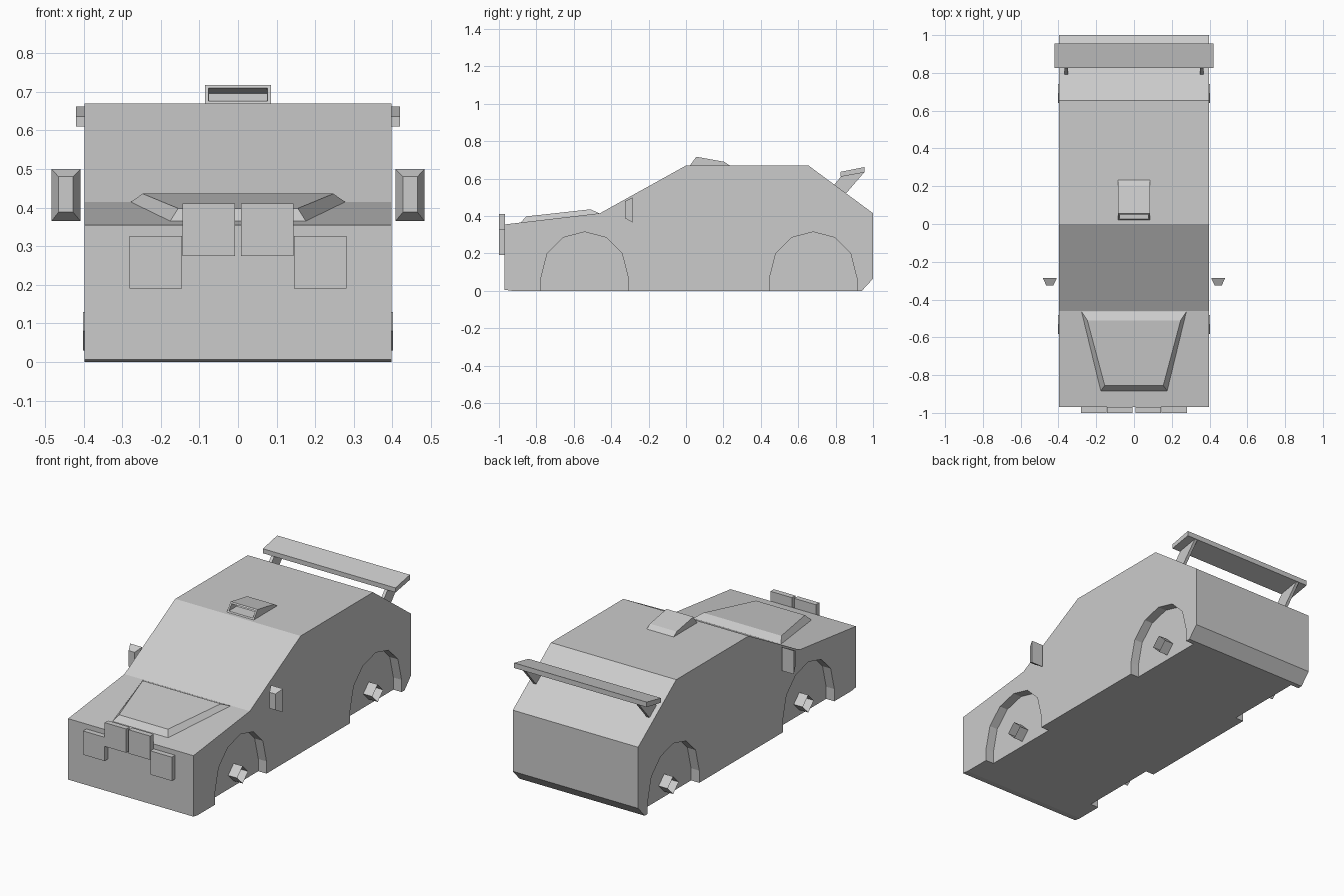
import bpy, bmesh, math
from mathutils import Matrix, Vector

if "Cube" in bpy.data.objects:
    bpy.data.objects.remove(bpy.data.objects["Cube"])


def finish(name, bm, recalc=True):
    if recalc:
        bmesh.ops.recalc_face_normals(bm, faces=bm.faces)
    me = bpy.data.meshes.new(name)
    bm.to_mesh(me)
    bm.free()
    ob = bpy.data.objects.new(name, me)
    bpy.context.collection.objects.link(ob)
    return ob


def loft(bm, a, b):
    """Closed solid between two matching rings of points."""
    va, vb = ([bm.verts.new(p) for p in ring] for ring in (a, b))
    n = len(va)
    bm.faces.new(va)
    bm.faces.new(vb[::-1])
    for i in range(n):
        j = (i + 1) % n
        bm.faces.new((va[i], vb[i], vb[j], va[j]))


def prism(name, profile, x0, x1):
    """Extrude a (y, z) profile along x."""
    bm = bmesh.new()
    loft(bm, [(x0, y, z) for y, z in profile], [(x1, y, z) for y, z in profile])
    return finish(name, bm)


def rect(x0, x1, z0, z1, y):
    return [(x0, y, z0), (x1, y, z0), (x1, y, z1), (x0, y, z1)]


W = 0.397

# Body shell
body = prism("body", [(-0.97, 0.006), (-0.97, 0.355), (-0.46, 0.415), (0, 0.67),
                      (0.655, 0.67), (1.0, 0.415), (1.0, 0.065), (0.94, 0),
                      (-0.93, 0)], -W, W)

# Wheel arch recesses and open square axle stubs
arch = [(-0.233, -0.1), (-0.233, 0.07), (-0.2, 0.2), (-0.115, 0.285), (0, 0.315),
        (0.115, 0.285), (0.2, 0.2), (0.233, 0.07), (0.233, -0.1)]
for end, yc in (("front", -0.542), ("rear", 0.68)):
    for side, s in (("right", 1), ("left", -1)):
        cut = prism(f"{end}_{side}_arch_cutter", [(yc + y, z) for y, z in arch],
                    s * 0.345, s * 0.5)
        cut.hide_render = True
        cut.hide_set(True)
        m = body.modifiers.new("arch", 'BOOLEAN')
        m.operation, m.solver, m.object = 'DIFFERENCE', 'EXACT', cut

        bm = bmesh.new()
        bmesh.ops.create_cone(bm, cap_ends=False, segments=4, radius1=0.05,
                              radius2=0.05, depth=0.058,
                              matrix=Matrix.Translation((s * 0.373, yc + 0.01, 0.08))
                              @ Matrix.Rotation(math.pi / 2, 4, 'Y'))
        finish(f"{end}_{side}_hub", bm, False)

# Bonnet bulge
bm = bmesh.new()
loft(bm,
     [(-0.28, -0.46, 0.413), (0.28, -0.46, 0.413), (0.177, -0.885, 0.363), (-0.177, -0.885, 0.363)],
     [(-0.247, -0.51, 0.436), (0.247, -0.51, 0.436), (0.155, -0.855, 0.398), (-0.155, -0.855, 0.398)])
finish("bonnet_bulge", bm)

# Roof scoop with a recessed mouth
scoop = prism("roof_scoop", [(0.02, 0.669), (0.055, 0.717), (0.205, 0.69), (0.235, 0.669)],
              -0.085, 0.085)
bm = bmesh.new()
bm.from_mesh(scoop.data)
mouth = min(bm.faces, key=lambda f: f.calc_center_median().y)
bmesh.ops.inset_region(bm, faces=[mouth], thickness=0.013)
bmesh.ops.inset_region(bm, faces=[mouth], thickness=0.0005)
zmid = mouth.calc_center_median().z
for v in mouth.verts:
    if v.co.z > zmid:
        v.co += Vector((0, 0.07, -0.014))
    else:
        v.co += Vector((0, 0.07, 0.001))
bm.to_mesh(scoop.data)
bm.free()

# Rear wing and its struts
prism("rear_wing", [(0.825, 0.61), (0.825, 0.636), (0.955, 0.662), (0.955, 0.633)], -0.42, 0.42)
for side, s in (("right", 1), ("left", -1)):
    prism(f"{side}_wing_strut", [(0.83, 0.612), (0.79, 0.565), (0.855, 0.52), (0.953, 0.634)],
          s * 0.35, s * 0.368)

    # Door mirror, tapering forwards
    bm = bmesh.new()
    loft(bm, rect(s * 0.408, s * 0.483, 0.365, 0.5, -0.285),
         rect(s * 0.427, s * 0.465, 0.388, 0.48, -0.325))
    finish(f"{side}_mirror", bm)

    # Rally lamps
    for tag, x, z in (("inner", 0.008, 0.275), ("outer", 0.145, 0.191)):
        bm = bmesh.new()
        loft(bm, rect(s * x, s * (x + 0.136), z, z + 0.136, -1.0),
             rect(s * x, s * (x + 0.136), z, z + 0.136, -0.969))
        finish(f"{side}_{tag}_lamp", bm)
